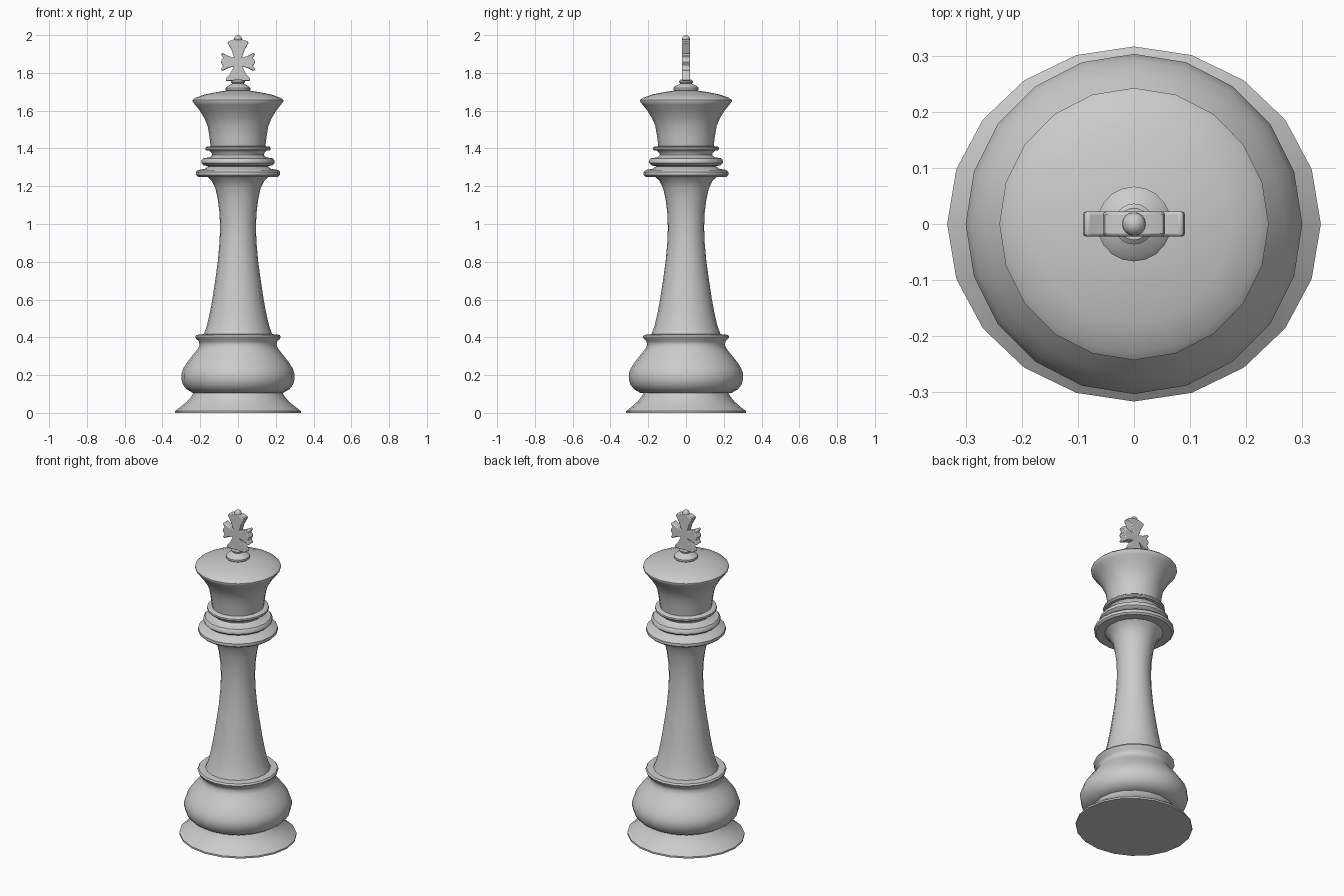
import bpy, bmesh
from math import cos, sin, tau, radians


def finish(name, bm, angle=40):
    bmesh.ops.recalc_face_normals(bm, faces=bm.faces)
    mesh = bpy.data.meshes.new(name)
    bm.to_mesh(mesh)
    bm.free()
    ob = bpy.data.objects.new(name, mesh)
    bpy.context.collection.objects.link(ob)
    bpy.ops.object.select_all(action='DESELECT')
    ob.select_set(True)
    bpy.context.view_layer.objects.active = ob
    bpy.ops.object.shade_smooth_by_angle(angle=radians(angle))
    return ob


def lathe(name, profile, y_scale=1.01, sides=20):
    """Spin (radius, height) points around z and cap both ends."""
    bm = bmesh.new()
    rings = [[bm.verts.new((r * cos(tau * i / sides), r * y_scale * sin(tau * i / sides), z))
              for i in range(sides)] for r, z in profile]
    for a, b in zip(rings, rings[1:]):
        for i in range(sides):
            j = (i + 1) % sides
            bm.faces.new((a[i], a[j], b[j], b[i]))
    bm.faces.new(rings[0][::-1])
    bm.faces.new(rings[-1])
    return finish(name, bm)


# Turned body, from the floor up
lathe("foot", [(.333, 0), (.333, .01), (.30, .035), (.27, .06), (.248, .085), (.235, .108)], .95)
lathe("base_bulb", [(.24, .106), (.272, .125), (.292, .15), (.30, .18), (.30, .205), (.29, .235),
                    (.268, .27), (.236, .31), (.212, .34), (.203, .36), (.208, .38), (.222, .393),
                    (.226, .403), (.22, .413), (.18, .417)])
lathe("column", [(.182, .415), (.165, .46), (.149, .53), (.136, .6), (.121, .7), (.107, .8),
                 (.098, .9), (.095, .98), (.098, 1.06), (.107, 1.13), (.12, 1.19),
                 (.14, 1.23), (.165, 1.252)])
lathe("lower_collar", [(.16, 1.25), (.212, 1.25), (.222, 1.259), (.222, 1.276), (.212, 1.286),
                       (.175, 1.292), (.158, 1.305)])
lathe("middle_collar", [(.155, 1.305), (.182, 1.311), (.193, 1.322), (.193, 1.337), (.184, 1.348),
                        (.15, 1.353), (.137, 1.365), (.14, 1.377), (.153, 1.389)])
lathe("upper_collar", [(.15, 1.388), (.168, 1.389), (.173, 1.396), (.172, 1.405), (.166, 1.41),
                       (.145, 1.412)])
lathe("crown", [(.145, 1.41), (.151, 1.46), (.161, 1.52), (.178, 1.56), (.202, 1.6), (.228, 1.632),
                (.24, 1.648), (.24, 1.656), (.226, 1.668), (.175, 1.686), (.11, 1.699), (.06, 1.706)])
lathe("finial", [(.06, 1.702), (.066, 1.709), (.066, 1.72), (.057, 1.729), (.04, 1.738), (.03, 1.744),
                 (.036, 1.75), (.036, 1.757), (.028, 1.764)])

# Flared cross, outlined on its right half and mirrored
half = [(.065, 1.758), (.062, 1.772), (.045, 1.79), (.022, 1.835), (.05, 1.826), (.083, 1.810),
        (.091, 1.818), (.078, 1.837), (.086, 1.846), (.091, 1.858), (.086, 1.87), (.078, 1.88),
        (.091, 1.898), (.083, 1.906), (.05, 1.889), (.02, 1.88), (.034, 1.92), (.055, 1.958),
        (.052, 1.967), (.02, 1.978)]
bm = bmesh.new()
outline = half + [(-x, z) for x, z in reversed(half)]
face = bm.faces.new([bm.verts.new((x, -.022, z)) for x, z in outline])
new = bmesh.ops.extrude_face_region(bm, geom=[face])["geom"]
bmesh.ops.translate(bm, vec=(0, .044, 0), verts=[v for v in new if isinstance(v, bmesh.types.BMVert)])
cross = finish("cross", bm)
bevel = cross.modifiers.new("soft_edges", 'BEVEL')
bevel.width = .005
bevel.segments = 2
bevel.limit_method = 'ANGLE'
bevel.angle_limit = radians(60)

# Bead on top of the cross
bm = bmesh.new()
bmesh.ops.create_uvsphere(bm, u_segments=16, v_segments=10, radius=.021)
bmesh.ops.translate(bm, vec=(0, 0, 1.979), verts=bm.verts)
finish("top_bead", bm)
